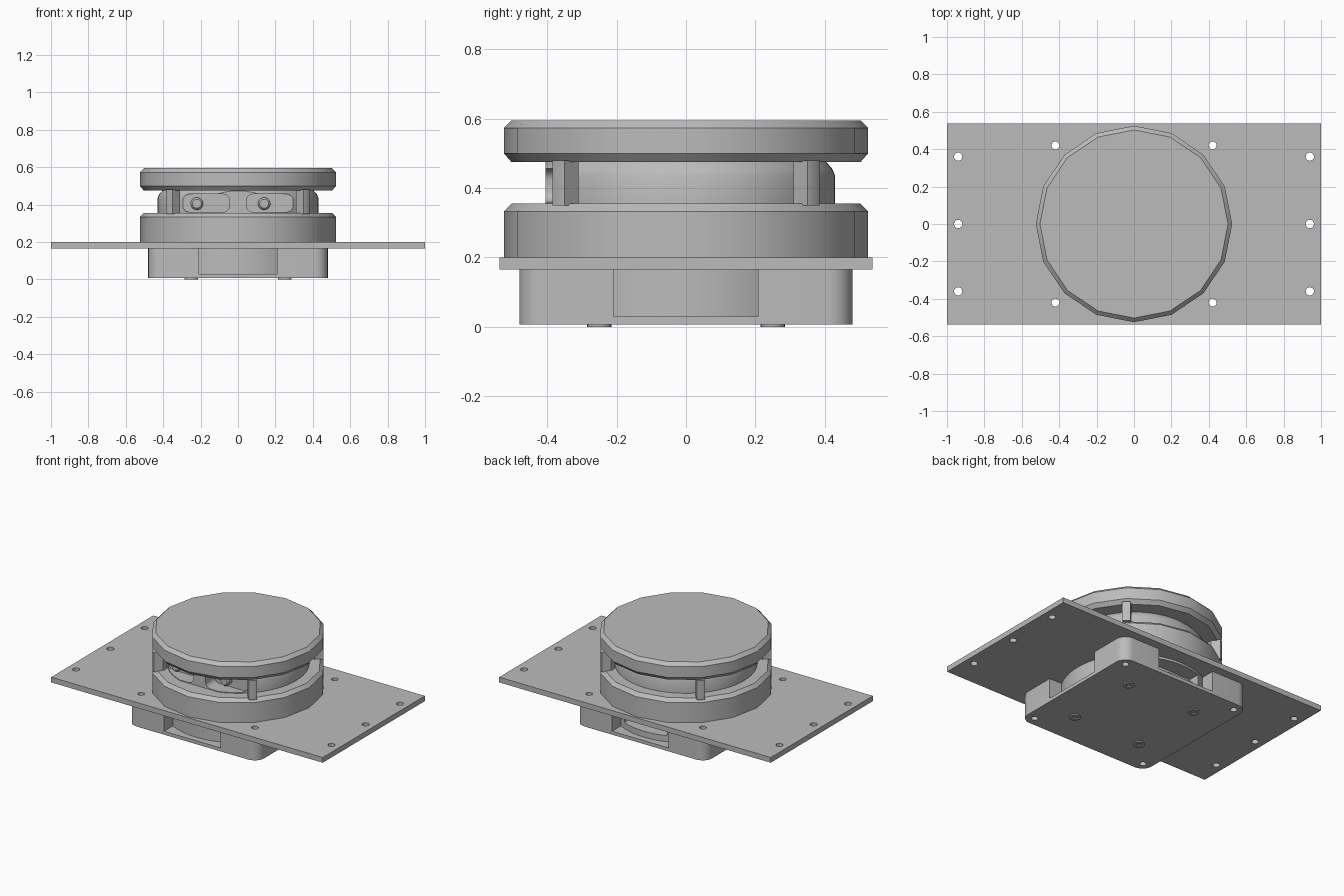
import bpy, bmesh, math
from mathutils import Matrix

old = bpy.data.objects.get("Cube")
if old:
    bpy.data.objects.remove(old, do_unlink=True)

grey = bpy.data.materials.new("plain grey")
grey.use_nodes = True
grey.diffuse_color = (0.5, 0.5, 0.5, 1)
grey.node_tree.nodes["Principled BSDF"].inputs["Base Color"].default_value = (0.5, 0.5, 0.5, 1)


def finish(bm, name, smooth=True):
    bmesh.ops.recalc_face_normals(bm, faces=bm.faces)
    mesh = bpy.data.meshes.new(name)
    bm.to_mesh(mesh)
    bm.free()
    mesh.materials.append(grey)
    ob = bpy.data.objects.new(name, mesh)
    bpy.context.collection.objects.link(ob)
    if smooth:
        shade(ob)
    return ob


def shade(ob):
    bpy.ops.object.select_all(action='DESELECT')
    ob.select_set(True)
    bpy.context.view_layer.objects.active = ob
    bpy.ops.object.shade_smooth_by_angle(angle=math.radians(30))


def prism(name, outline, z0, z1):
    bm = bmesh.new()
    face = bm.faces.new([bm.verts.new((x, y, z0)) for x, y in outline])
    new = bmesh.ops.extrude_face_region(bm, geom=[face])["geom"]
    for v in new:
        if isinstance(v, bmesh.types.BMVert):
            v.co.z = z1
    return finish(bm, name)


def box(name, x0, x1, y0, y1, z0, z1):
    return prism(name, [(x0, y0), (x1, y0), (x1, y1), (x0, y1)], z0, z1)


def turned(name, profile, sides, at=(0, 0, 0), along_y=False):
    """Revolve (radius, height) points into a capped solid."""
    bm = bmesh.new()
    rings = [[bm.verts.new((r * math.cos(math.tau * i / sides),
                            r * math.sin(math.tau * i / sides), z))
              for i in range(sides)] for r, z in profile]
    for a, b in zip(rings, rings[1:]):
        for i in range(sides):
            j = (i + 1) % sides
            bm.faces.new((a[i], a[j], b[j], b[i]))
    bm.faces.new(rings[0])
    bm.faces.new(rings[-1])
    if along_y:
        bmesh.ops.rotate(bm, matrix=Matrix.Rotation(math.pi / 2, 3, 'X'), verts=bm.verts)
    bmesh.ops.translate(bm, vec=at, verts=bm.verts)
    return finish(bm, name)


def rounded(w, h, r, steps=6):
    pts = []
    for q, (sx, sy) in enumerate([(1, 1), (-1, 1), (-1, -1), (1, -1)]):
        for i in range(steps + 1):
            a = math.pi / 2 * (q + i / steps)
            pts.append((sx * (w - r) + r * math.cos(a), sy * (h - r) + r * math.sin(a)))
    return pts


def cut(ob, cutters):
    for c in cutters:
        m = ob.modifiers.new("cut", 'BOOLEAN')
        m.operation = 'DIFFERENCE'
        m.solver = 'EXACT'
        m.object = c
        bpy.context.view_layer.objects.active = ob
        bpy.ops.object.modifier_apply(modifier=m.name)
    shade(ob)


def discard(cutters):
    for c in cutters:
        bpy.data.objects.remove(c, do_unlink=True)


# Mounting plate and square foot, drilled together
plate = box("mounting_plate", -1, 1, -0.537, 0.537, 0.165, 0.2)
foot = prism("foot_housing", rounded(0.48, 0.48, 0.07), 0.007, 0.165)
edge_holes = [turned("edge_drill", [(0.022, 0.1), (0.022, 0.3)], 20, (x, y, 0))
              for x in (-0.94, 0.94) for y in (-0.36, 0, 0.36)]
corner_holes = [turned("corner_drill", [(0.021, -0.1), (0.021, 0.3)], 20, (x, y, 0))
                for x in (-0.42, 0.42) for y in (-0.42, 0.42)]
slots = [box("slot_cutter", -0.208, 0.208, -0.6, 0.6, 0.03, 0.2),
         box("slot_cutter", -0.6, 0.6, -0.208, 0.208, 0.03, 0.2)]
cut(plate, edge_holes + corner_holes)
cut(foot, slots + corner_holes)
discard(edge_holes + corner_holes + slots)

# Round core inside the foot, with a connector pocket at the back
core = turned("foot_core", [(0.44, 0.025), (0.44, 0.17)], 64)
pocket = box("pocket_cutter", -0.15, 0.17, 0.34, 0.6, 0.07, 0.15)
cut(core, [pocket])
discard([pocket])

# Screw collars under the foot
for x in (-0.25, 0.25):
    for y in (-0.25, 0.25):
        turned("screw_collar", [(0.035, 0.01), (0.035, 0), (0.018, 0), (0.018, 0.006)],
               20, (x, y, 0))

# Sixteen-sided guard: lower body, cap and four corner pillars
turned("guard_body", [(0.525, 0.2), (0.525, 0.333), (0.503, 0.355)], 16)
turned("guard_cap", [(0.503, 0.475), (0.525, 0.5), (0.525, 0.573), (0.503, 0.595)], 16)
half = [(0.31, 0.31), (0.345, 0.31), (0.385, 0.35), (0.371, 0.371), (0.35, 0.385), (0.31, 0.345)]
for sx in (-1, 1):
    for sy in (-1, 1):
        prism("guard_pillar", [(sx * x, sy * y) for x, y in half], 0.35, 0.48)

# Sensor drum with flattened front and two lens recesses
drum = turned("sensor_drum", [(0.43, 0.35), (0.43, 0.435), (0.422, 0.455), (0.4, 0.48)], 64)
front = box("front_cutter", -0.5, 0.5, -0.6, -0.405, 0.3, 0.5)
recesses = []
for x in (-0.17, 0.17):
    bm = bmesh.new()
    verts = [bm.verts.new((x + u, -0.31, 0.408 + v)) for u, v in rounded(0.125, 0.048, 0.035)]
    new = bmesh.ops.extrude_face_region(bm, geom=[bm.faces.new(verts)])["geom"]
    bmesh.ops.translate(bm, vec=(0, -0.3, 0),
                        verts=[v for v in new if isinstance(v, bmesh.types.BMVert)])
    recesses.append(finish(bm, "recess_cutter"))
cut(drum, [front] + recesses)
discard([front] + recesses)
for name, x in (("right_lens", -0.22), ("left_lens", 0.14)):
    turned(name, [(0.033, 0), (0.033, 0.035), (0.024, 0.045)], 24, (x, -0.305, 0.405), True)
